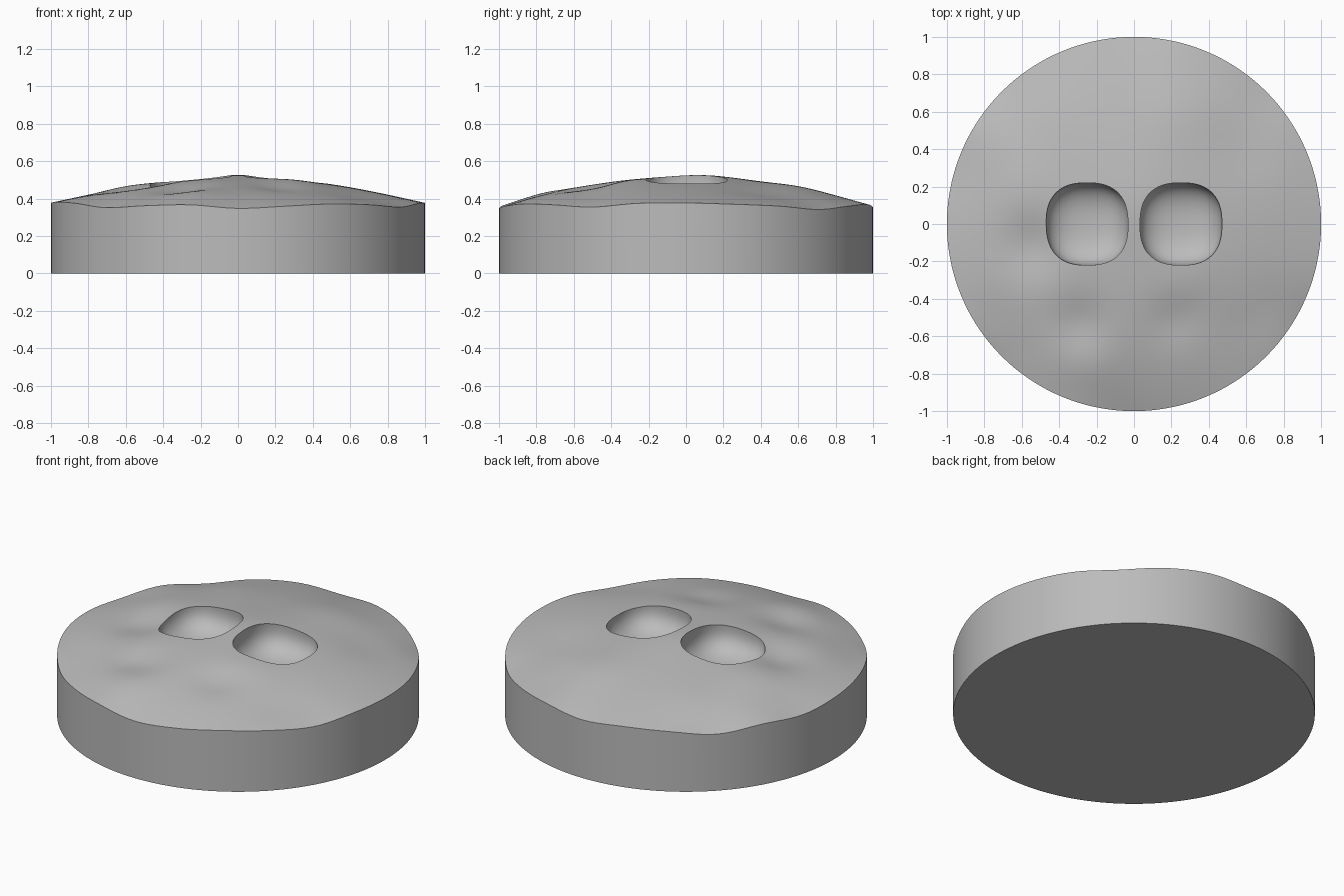
import bpy
import bmesh
import math
from mathutils import Vector

if "Cube" in bpy.data.objects:
    bpy.data.objects.remove(bpy.data.objects["Cube"], do_unlink=True)

SEGMENTS, RINGS = 144, 44
# Rim height every 15 degrees, counted from +x
RIM = [.377, .370, .360, .342, .360, .370, .355, .370, .365, .345, .370, .360,
       .375, .382, .375, .352, .362, .367, .348, .360, .372, .367, .355, .375]
# Hills and hollows: x, y, radius, height
BUMPS = [(-.30, -.54, .15, -.030), (-.25, -.78, .18, .020), (-.55, -.12, .16, -.035),
         (-.62, .18, .18, .015), (.22, -.52, .14, -.020), (.30, -.30, .16, .010),
         (-.80, -.52, .13, -.018), (.25, .62, .20, .015), (.62, .40, .18, -.015),
         (-.50, .60, .20, .012), (.0, .10, .20, .012), (.65, -.55, .15, -.012)]


def make_material(name, colour):
    mat = bpy.data.materials.new(name)
    mat.use_nodes = True
    mat.diffuse_color = colour
    mat.node_tree.nodes["Principled BSDF"].inputs["Base Color"].default_value = colour
    return mat


def make_object(name, bm, mat):
    mesh = bpy.data.meshes.new(name)
    bm.to_mesh(mesh)
    bm.free()
    mesh.materials.append(mat)
    obj = bpy.data.objects.new(name, mesh)
    bpy.context.collection.objects.link(obj)
    return obj


def rim_height(angle):
    """Smooth periodic curve through the rim heights."""
    t = angle / math.tau * len(RIM)
    i, f = int(t), t - int(t)
    a, b, c, d = (RIM[(i + k) % len(RIM)] for k in (-1, 0, 1, 2))
    return b + f / 2 * (c - a + f * (2*a - 5*b + 4*c - d + f * (3*(b - c) + d - a)))


def ground_height(r, angle):
    x, y = r * math.cos(angle), r * math.sin(angle)
    z = .36 + (rim_height(angle) - .36) * r**5 + .155 * (1 - r*r)
    for bx, by, size, height in BUMPS:
        z += height * math.exp(-((x - bx)**2 + (y - by)**2) / size**2) * (1 - r**4)
    return z


# Disc with an uneven domed top, straight wall and flat base
grey = make_material("stone grey", (.5, .5, .5, 1))
bm = bmesh.new()
angles = [math.tau * i / SEGMENTS for i in range(SEGMENTS)]
centre = bm.verts.new((0, 0, ground_height(0, 0)))
rings = []
for k in range(1, RINGS + 1):
    r = k / RINGS
    rings.append([bm.verts.new((r * math.cos(a), r * math.sin(a), ground_height(r, a)))
                  for a in angles])
rings.append([bm.verts.new((math.cos(a), math.sin(a), 0)) for a in angles])
for i in range(SEGMENTS):
    j = (i + 1) % SEGMENTS
    bm.faces.new((centre, rings[0][i], rings[0][j]))
    for inner, outer in zip(rings, rings[1:]):
        bm.faces.new((inner[i], outer[i], outer[j], inner[j]))
bm.faces.new(rings[-1][::-1])
disc = make_object("rough_disc", bm, grey)

# Two rounded-square bowls sunk into the top
for side, x in (("left", .25), ("right", -.25)):
    bm = bmesh.new()
    bmesh.ops.create_icosphere(bm, subdivisions=5, radius=1)
    for v in bm.verts:
        v.co /= sum(abs(c)**2.5 for c in v.co) ** (1 / 2.5)
        v.co = Vector((x + .22 * v.co.x, .22 * v.co.y, .49 + .15 * v.co.z))
    cutter = make_object(side + "_bowl_cutter", bm, grey)
    cutter.hide_render = True
    cut = disc.modifiers.new(side + " bowl", "BOOLEAN")
    cut.operation = "DIFFERENCE"
    cut.solver = "EXACT"
    cut.object = cutter
    bpy.context.view_layer.objects.active = disc
    bpy.ops.object.modifier_apply(modifier=cut.name)
    bpy.data.objects.remove(cutter, do_unlink=True)

# Smooth surfaces with crisp rims
bpy.ops.object.select_all(action="DESELECT")
disc.select_set(True)
bpy.context.view_layer.objects.active = disc
bpy.ops.object.shade_smooth_by_angle(angle=math.radians(32))
